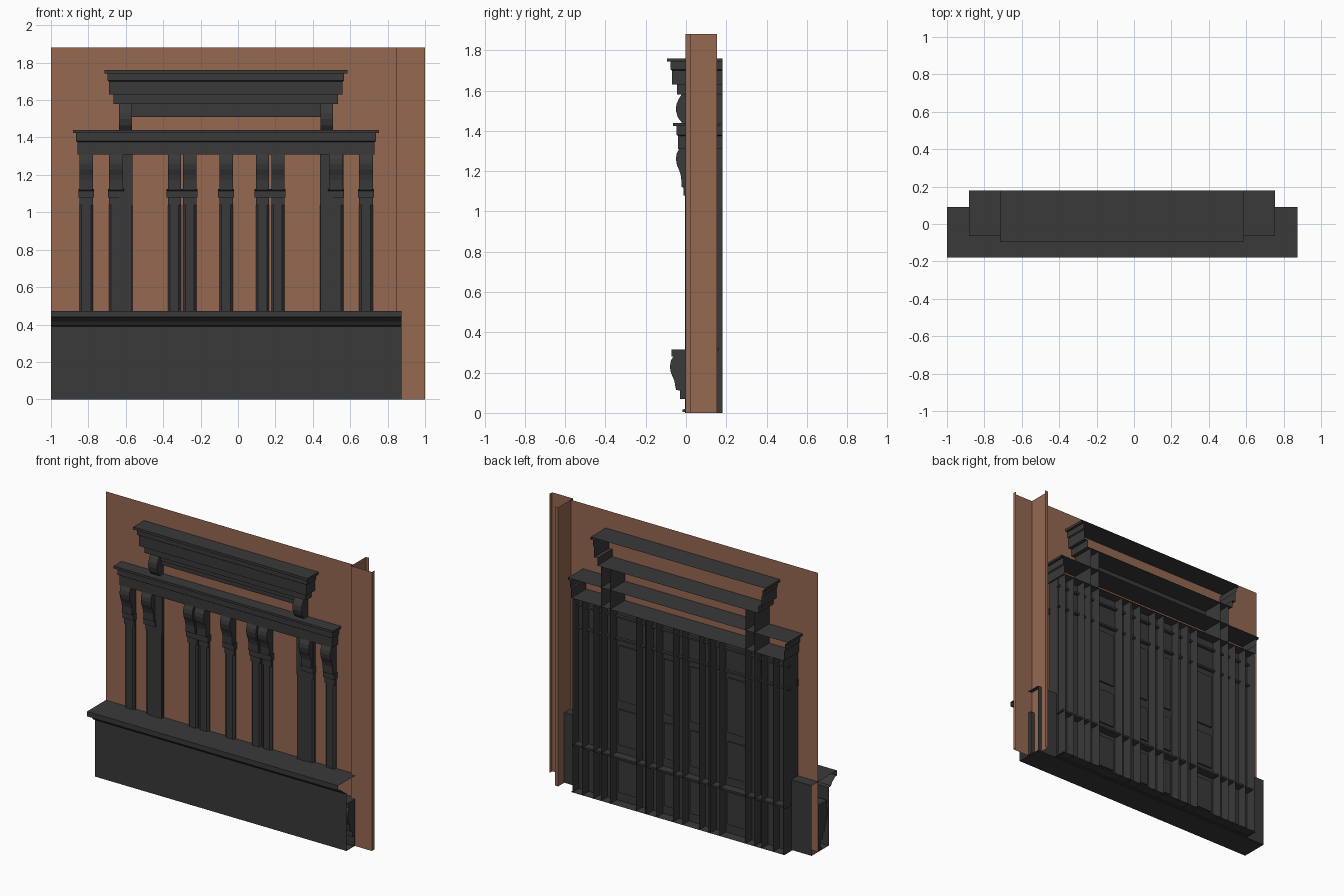
import bpy, bmesh, math

if "Cube" in bpy.data.objects:
    bpy.data.objects.remove(bpy.data.objects["Cube"])

def material(name, rgb):
    m = bpy.data.materials.new(name)
    m.diffuse_color = (*rgb, 1)
    m.use_nodes = True
    m.node_tree.nodes["Principled BSDF"].inputs["Base Color"].default_value = m.diffuse_color
    return m

DARK = material("charcoal_paint", (0.041, 0.041, 0.041))
BROWN = material("brown_wall", (0.30, 0.138, 0.083))
MID = -0.0635          # mirror line of the shopfront
BACK = 0.18

def finish(name, bm, mat):
    bmesh.ops.recalc_face_normals(bm, faces=bm.faces)
    me = bpy.data.meshes.new(name)
    bm.to_mesh(me)
    bm.free()
    me.materials.append(mat)
    ob = bpy.data.objects.new(name, me)
    bpy.context.collection.objects.link(ob)
    return ob

def strip(name, a, b, mat, closed=False, caps=False):
    """Skin two matching rows of points."""
    bm = bmesh.new()
    va, vb = [bm.verts.new(p) for p in a], [bm.verts.new(p) for p in b]
    n = len(a)
    for i in range(n if closed else n - 1):
        j = (i + 1) % n
        bm.faces.new((va[i], va[j], vb[j], vb[i]))
    if caps:
        bm.faces.new(va)
        bm.faces.new(vb[::-1])
    return finish(name, bm, mat)

def along_x(name, yz, x0, x1, closed=True):
    return strip(name, [(x0, y, z) for y, z in yz], [(x1, y, z) for y, z in yz], DARK, closed, closed)

def along_z(name, xy, z0, z1, mat=DARK):
    return strip(name, [(x, y, z0) for x, y in xy], [(x, y, z1) for x, y in xy], mat)

def box(name, x0, x1, y0, y1, z0, z1):
    return along_x(name, [(y0, z0), (y1, z0), (y1, z1), (y0, z1)], x0, x1)

def cornice(name, profile, x0, x1, yf):
    """Moulding with side returns, open at the back, with top and bottom sheets."""
    bm = bmesh.new()
    rows = []
    for o, z in profile:
        pts = [(x0 - o, BACK), (x0 - o, yf - o), (x1 + o, yf - o), (x1 + o, BACK)]
        rows.append([bm.verts.new((x, y, z)) for x, y in pts])
    for r, s in zip(rows, rows[1:]):
        for i in range(3):
            bm.faces.new((r[i], r[i + 1], s[i + 1], s[i]))
    bm.faces.new(rows[0])
    bm.faces.new(rows[-1][::-1])
    return finish(name, bm, DARK)

def mirrored(x0, x1):
    """The span and its mirror image about the shopfront centre."""
    return [(x0, x1), (2 * MID - x1, 2 * MID - x0)]

# wall and the channel-shaped jamb at its right end
along_z("wall", [(-1, 0.02), (0.845, 0.02)], 0, 1.88, BROWN)
along_z("wall_jamb", [(1, 0.025), (1, -0.003), (0.845, -0.003), (0.845, 0.155), (0.87, 0.155)], 0, 1.88, BROWN)

# counter shell, open at both ends, with a floor
along_x("counter", [(0.09, 0), (-0.092, 0), (-0.092, 0.39), (-0.115, 0.395), (-0.13, 0.415), (-0.15, 0.43),
                    (-0.165, 0.44), (-0.18, 0.44), (-0.18, 0.473), (0.09, 0.473), (0.09, 0)],
        -1, 0.873, closed=False)

# scrolled plinth hidden inside the counter
along_x("inner_plinth", [(0.02, 0.005), (-0.018, 0.005), (-0.018, 0.015), (-0.006, 0.02), (-0.006, 0.07),
                         (-0.03, 0.07), (-0.03, 0.11), (-0.05, 0.115), (-0.058, 0.16), (-0.075, 0.2),
                         (-0.08, 0.23), (-0.075, 0.26), (-0.062, 0.28), (-0.072, 0.28), (-0.072, 0.315),
                         (0.02, 0.315)], -1, 0.873)

# column shafts: channels open at the back, chamfered below the neck
def column(x0, x1):
    c = 0.012
    along_z("column_shaft", [(x0, BACK), (x0, 0.012), (x0 + c, 0.0), (x1 - c, 0.0), (x1, 0.012), (x1, BACK)], 0, 1.04)
    along_z("column_neck", [(x0, BACK), (x0, -0.002), (x1, -0.002), (x1, BACK)], 1.04, 1.31)

# scrolled corbel with a wider collar
CORBEL = [(0.03, 1.31), (-0.035, 1.31), (-0.047, 1.285), (-0.05, 1.26), (-0.045, 1.23), (-0.032, 1.20),
          (-0.024, 1.17), (-0.022, 1.12), (0.03, 1.12)]
def corbel(x0, x1):
    along_x("corbel", CORBEL, x0, x1)
    along_x("corbel_collar", [(0.03, 1.08), (-0.012, 1.08), (-0.012, 1.115), (-0.022, 1.125), (0.03, 1.125)],
            x0 - 0.006, x1 + 0.006)

for span in mirrored(-0.848, -0.775) + mirrored(-0.375, -0.306) + mirrored(-0.294, -0.222) + [(-0.1, -0.028)]:
    column(*span)
    corbel(*span)
for span in mirrored(-0.69, -0.565):
    column(*span)
for span in [(-0.69, -0.615), (0.487, 0.562)]:
    corbel(*span)

# inner uprights that carry on up to the top cornice, with scrolls
for x0, x1 in mirrored(-0.635, -0.568):
    along_z("upright", [(x0, BACK), (x0, -0.004), (x1, -0.004), (x1, BACK)], 0, 1.58)
    along_x("upper_scroll", [(0.03, 1.44), (-0.02, 1.44), (-0.04, 1.465), (-0.05, 1.50), (-0.048, 1.53),
                             (-0.035, 1.56), (-0.022, 1.58), (0.03, 1.58)], x0, x1)

# main cornice
cornice("main_cornice", [(0, 1.31), (0, 1.375), (0.008, 1.38), (0.008, 1.425), (0.025, 1.425), (0.025, 1.44)],
        -0.857, 0.73, -0.04)

# top cornice and the rail beneath it
cornice("top_cornice", [(0, 1.58), (0, 1.63), (0.025, 1.63), (0.025, 1.70), (0.033, 1.705), (0.033, 1.743),
                        (0.05, 1.743), (0.05, 1.76)], -0.665, 0.535, -0.045)
box("upper_rail", -0.568, 0.44, -0.012, 0.03, 1.54, 1.58)
box("upper_rail_lip", -0.568, 0.44, -0.004, 0.03, 1.51, 1.54)

# shopfront hidden behind the wall: backing sheet, floor, rails and door panels
DOOR = 0.11
along_x("door_backing", [(DOOR, 0), (DOOR, 1.31)], -0.85, 0.723, closed=False)
along_x("shopfront_floor", [(0.09, 0.002), (BACK, 0.002)], -0.86, 0.733, closed=False)
for z in (0.31, 1.09, 1.24):
    box("back_rail", -0.86, 0.733, DOOR, 0.165 if z < 0.5 else DOOR + 0.02, z, z + 0.012)
for x0, x1 in mirrored(-0.545, -0.395) + mirrored(-0.205, -0.115):
    for z0, z1 in ((0.06, 0.28), (0.38, 0.62), (0.68, 1.05)):
        box("door_panel", x0, x1, DOOR, DOOR + 0.01, z0, z1)
